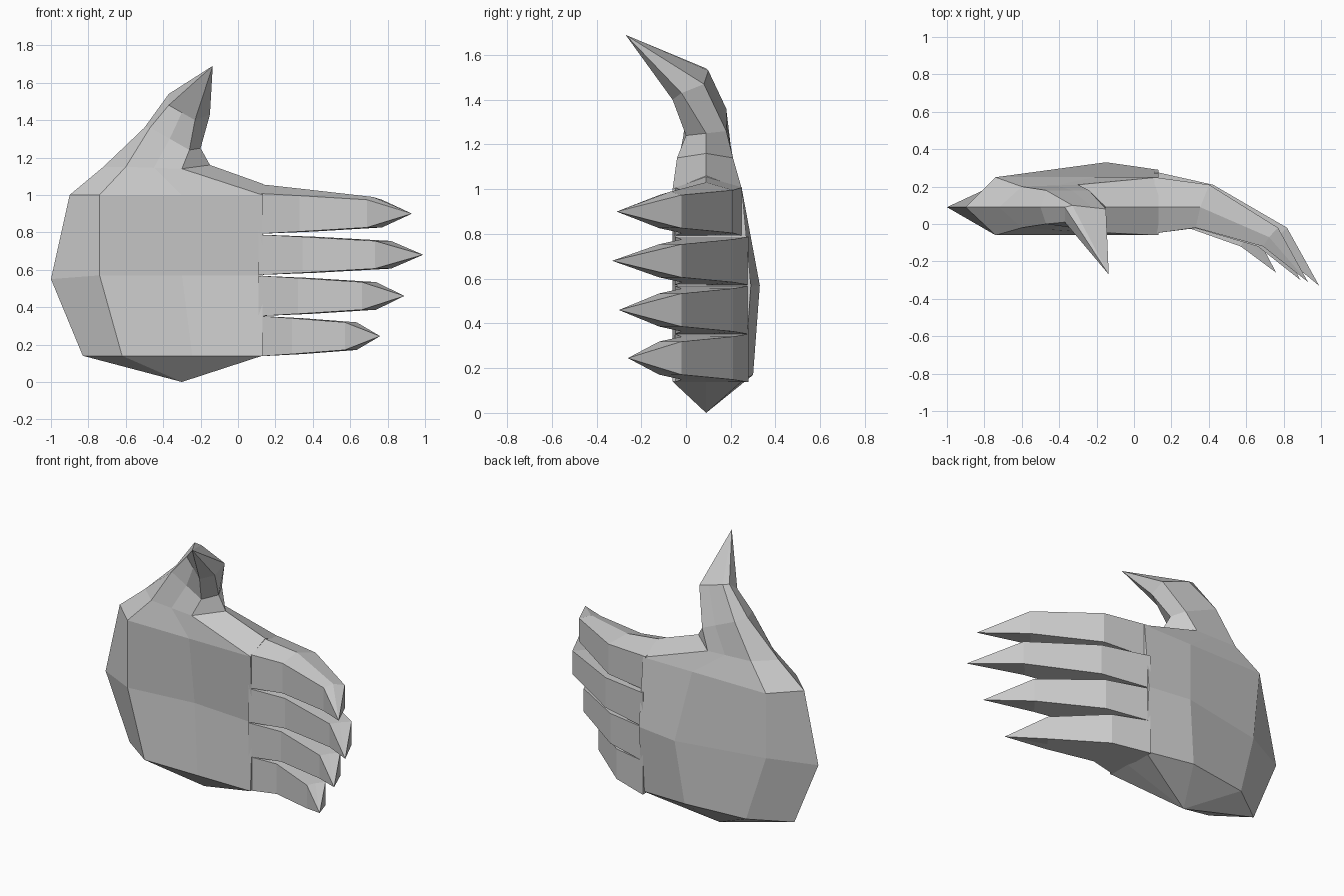
import bpy
import bmesh

cube = bpy.data.objects.get("Cube")
if cube:
    bpy.data.objects.remove(cube, do_unlink=True)

grey = bpy.data.materials.new("plain_grey")
grey.use_nodes = True
grey.diffuse_color = (0.6, 0.6, 0.6, 1)
grey.node_tree.nodes["Principled BSDF"].inputs["Base Color"].default_value = (0.6, 0.6, 0.6, 1)


def mid(a, b, t=0.5):
    return tuple(p + (q - p) * t for p, q in zip(a, b))


def loft(name, rings):
    """Skin a stack of rings; a ring of one point closes to a tip."""
    bm = bmesh.new()
    rows = [[bm.verts.new(p) for p in ring] for ring in rings]
    for low, high in zip(rows, rows[1:]):
        n = max(len(low), len(high))
        for i in range(n):
            j = (i + 1) % n
            if len(low) == 1:
                bm.faces.new((low[0], high[j], high[i]))
            elif len(high) == 1:
                bm.faces.new((low[i], low[j], high[0]))
            else:
                bm.faces.new((low[i], low[j], high[j], high[i]))
    if len(rows[0]) > 1:
        bm.faces.new(rows[0])
    bmesh.ops.recalc_face_normals(bm, faces=bm.faces[:])
    mesh = bpy.data.meshes.new(name)
    bm.to_mesh(mesh)
    bm.free()
    mesh.materials.append(grey)
    obj = bpy.data.objects.new(name, mesh)
    bpy.context.collection.objects.link(obj)
    return obj


def section(outer, front, front_in, inner, back_in, back, palm=None, dorsal=None):
    """Cross-section of the hand, with a middle point on the front and the back."""
    return [outer, front, palm or mid(front, front_in), front_in, inner,
            back_in, dorsal or mid(back, back_in, 0.6), back]


# Palm rising into the bent thumb, one skin from heel to thumb tip
loft("palm_and_thumb", [
    [(-0.3, 0.09, 0)],
    section((-0.83, 0.09, 0.14), (-0.62, -0.06, 0.14), (0.13, -0.06, 0.14),
            (0.13, 0.09, 0.14), (0.13, 0.26, 0.15), (-0.6, 0.25, 0.16),
            dorsal=(-0.2, 0.3, 0.17)),
    section((-1, 0.09, 0.55), (-0.74, -0.06, 0.57), (0.13, -0.04, 0.57),
            (0.13, 0.1, 0.57), (0.13, 0.29, 0.57), (-0.72, 0.22, 0.57),
            palm=(-0.3, -0.01, 0.57), dorsal=(-0.15, 0.33, 0.57)),
    section((-0.9, 0.09, 1), (-0.74, -0.06, 1), (0.13, -0.06, 1),
            (0.13, 0.09, 1.06), (0.13, 0.25, 1), (-0.74, 0.25, 1)),
    section((-0.72, 0.09, 1.15), (-0.6, -0.02, 1.15), (-0.3, -0.04, 1.14),
            (-0.15, 0.09, 1.16), (-0.3, 0.21, 1.14), (-0.6, 0.2, 1.15)),
    section((-0.5, 0.09, 1.36), (-0.47, 0, 1.36), (-0.26, 0, 1.24),
            (-0.2, 0.09, 1.25), (-0.24, 0.18, 1.26), (-0.47, 0.18, 1.36)),
    section((-0.37, 0.09, 1.54), (-0.37, 0.01, 1.48), (-0.23, -0.06, 1.4),
            (-0.15, -0.02, 1.43), (-0.15, 0.08, 1.47), (-0.33, 0.1, 1.53)),
    [(-0.135, -0.27, 1.69)],
])


def finger_ring(xs, ys, z, half, bulge):
    """Six-sided section: front, middle and back pairs of points."""
    lower = [(x, y, z - half) for x, y in zip(xs, ys)]
    upper = [(x, y, z + half) for x, y in zip(xs, ys)]
    upper[1] = (xs[1], ys[1], z + half + bulge)
    return lower + upper[::-1]


# Four curled, pointed fingers: name, height, tip reach, tip depth, top bulge
root = 0.13
for name, z, reach, depth, bulge in (
        ("index_finger", 0.9, 0.93, -0.31, 0.05),
        ("middle_finger", 0.68, 0.99, -0.33, 0),
        ("ring_finger", 0.46, 0.89, -0.3, 0),
        ("little_finger", 0.245, 0.76, -0.26, 0)):
    length = reach - root
    knuckle = [root + length * t for t in (0.25, 0.28, 0.34)]
    joint = [root + length * t for t in (0.7, 0.74, 0.8)]
    base_back = 0.25 if bulge else 0.28
    loft(name, [
        finger_ring([root - 0.02] * 3, (-0.05, 0.09, base_back), z, 0.108, bulge),
        finger_ring(knuckle, (-0.02, 0.09, 0.21), z, 0.096, bulge * 0.7),
        finger_ring(joint, (-0.12, -0.07, -0.02), z, 0.074, bulge * 0.3),
        [(reach, depth, z)],
    ])
